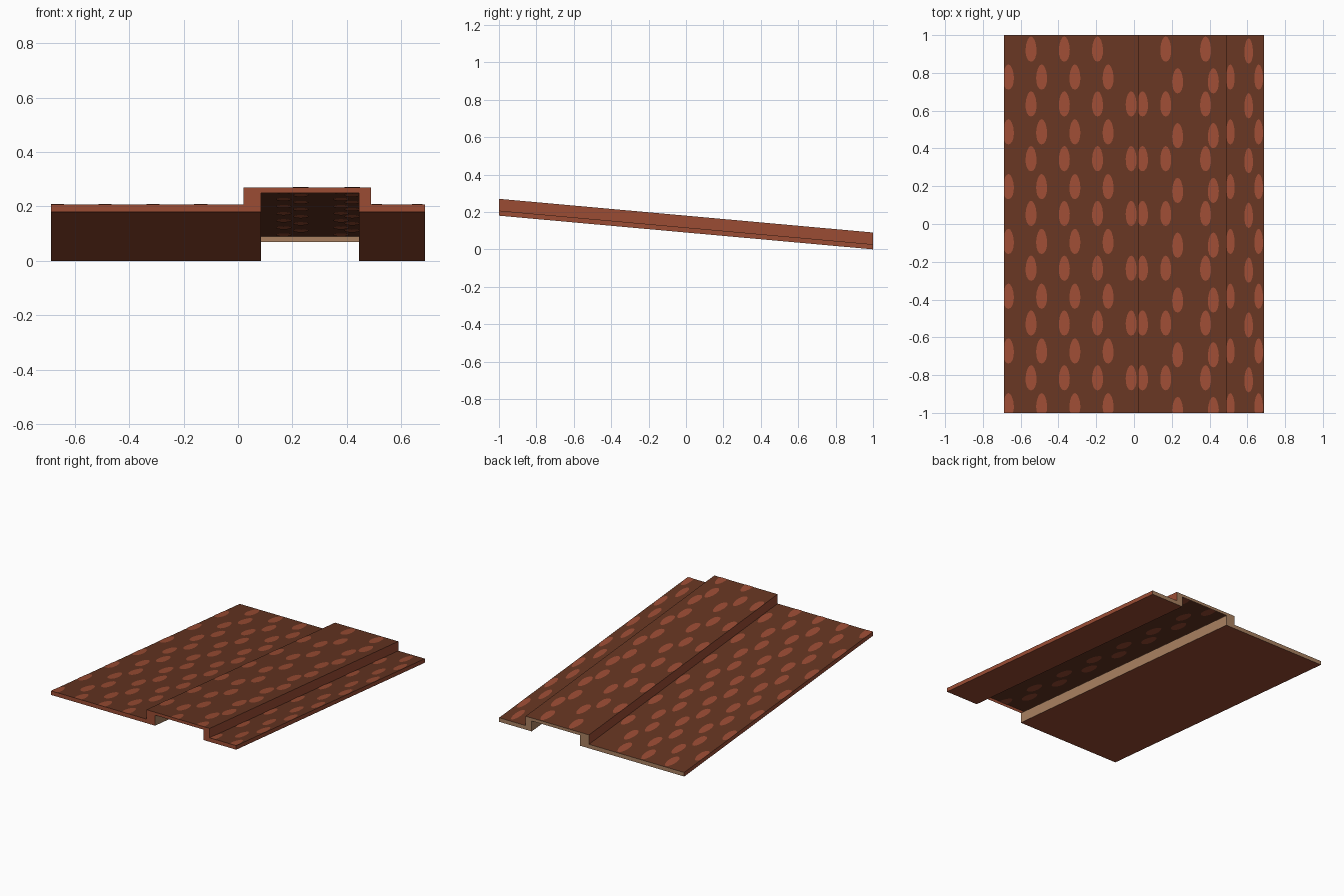
import bpy, math

if "Cube" in bpy.data.objects:
    bpy.data.objects.remove(bpy.data.objects["Cube"])

def mat(name, rgb):
    m = bpy.data.materials.new(name)
    m.diffuse_color = (*rgb, 1)
    m.use_nodes = True
    m.node_tree.nodes["Principled BSDF"].inputs["Base Color"].default_value = m.diffuse_color
    return m

rust = mat("rust", (0.33, 0.073, 0.034))
brown = mat("dark_brown", (0.132, 0.036, 0.016))
tan = mat("tan", (0.40, 0.22, 0.12))
MATS = [rust, brown, tan]

def slope(y):
    # underside height: high at the front, zero at the back
    return 0.09 * (1 - y)

def make(name, verts, faces, mats, idx=None):
    me = bpy.data.meshes.new(name)
    me.from_pydata(verts, [], faces)
    for m in mats:
        me.materials.append(m)
    if idx:
        for p, i in zip(me.polygons, idx):
            p.material_index = i
    me.update()
    ob = bpy.data.objects.new(name, me)
    bpy.context.collection.objects.link(ob)
    return ob

# Sloping sheet with a raised channel; the channel's ceiling is the open back of the top
profile = [(-.687, 0), (.085, 0), (.085, .07), (.445, .07), (.445, 0), (.687, 0),
           (.687, .027), (.49, .027), (.49, .09), (.02, .09), (.02, .027), (-.687, .027)]
CEILING, TOPS, CHANNEL_WALLS = 2, (6, 8, 10), (1, 3)
n = len(profile)
verts = [(x, y, v + slope(y)) for y in (-1, 1) for x, v in profile]
faces = [tuple(range(n)), tuple(reversed(range(n, 2 * n)))]
idx = [0, 2]
for i in range(n):
    if i == CEILING:
        continue
    j = (i + 1) % n
    faces.append((i, i + n, j + n, j))
    idx.append(1 if i in TOPS else 2 if i in CHANNEL_WALLS else 0)
make("sloped_sheet", verts, faces, MATS, idx)

# Egg-shaped painted spots, trimmed to the strip they lie on
def spots(name, columns, half_w, x0, x1, v, down=False):
    vs, fs = [], []
    seg = 16
    for cx, phase in columns:
        for k in range(8):
            cy = phase - 0.29 * k
            if cy < -1.05:
                continue
            start = len(vs)
            for s in range(seg):
                a = 2 * math.pi * s / seg
                x = cx + half_w * math.cos(a) * (1 - 0.12 * math.sin(a))
                y = cy + 0.067 * math.sin(a)
                x = min(max(x, x0), x1)
                y = min(max(y, -1), 1)
                vs.append((x, y, v + slope(y)))
            loop = list(range(start, start + seg))
            fs.append(loop[::-1] if down else loop)
    make(name, vs, fs, [rust])

A, B = 0.778, 0.926   # the two staggered row phases
wide = [(-.665 + .176 * k, A) for k in range(4)] + [(-.545 + .176 * k, B) for k in range(3)] + [(-.015, B - .29)]
mid = [(.045, B - .29), (.168, B), (.231, A - .02), (.379, B), (.42, A - .02)]
narrow = [(.51, A), (.607, B - .01), (.66, A)]
spots("wide_strip_spots", wide, .029, -.687, .02, .0285)
spots("raised_strip_spots", mid, .029, .02, .49, .0915)
spots("narrow_strip_spots", narrow, .023, .49, .687, .0285)
spots("channel_ceiling_spots", mid[1:], .029, .085, .445, .0885, True)
